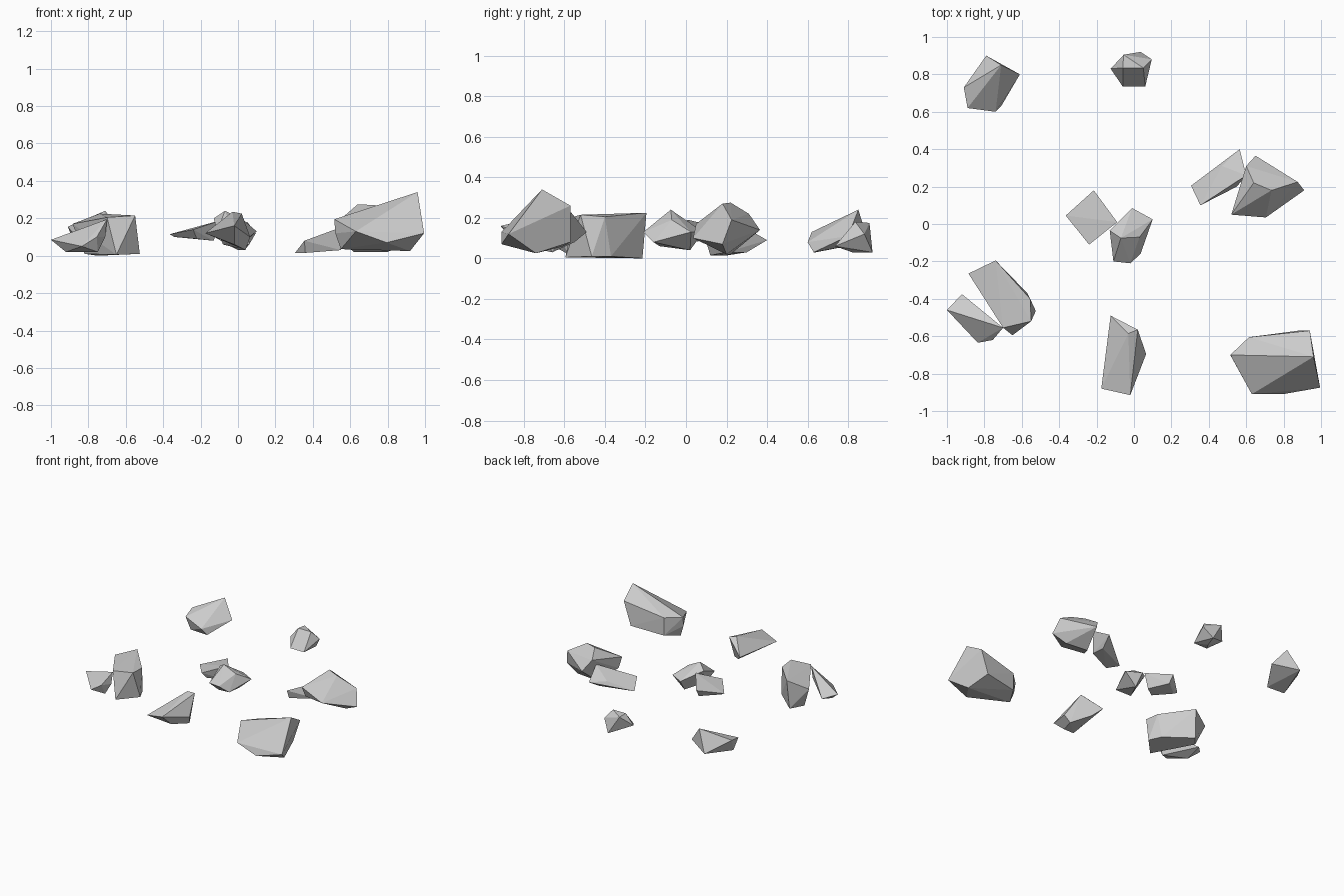
import bpy, bmesh


def rock(name, *pts):
    """Faceted stone: convex hull around a few corner points."""
    bm = bmesh.new()
    for p in pts:
        bm.verts.new(p)
    hull = bmesh.ops.convex_hull(bm, input=bm.verts)
    loose = {g for g in hull["geom_interior"] + hull["geom_unused"]
             if isinstance(g, bmesh.types.BMVert)}
    bmesh.ops.delete(bm, geom=list(loose), context='VERTS')
    bmesh.ops.dissolve_limit(bm, angle_limit=0.03, verts=bm.verts, edges=bm.edges)
    bmesh.ops.recalc_face_normals(bm, faces=bm.faces)
    mesh = bpy.data.meshes.new(name)
    bm.to_mesh(mesh)
    bm.free()
    bpy.context.collection.objects.link(bpy.data.objects.new(name, mesh))


# back row
rock("back_left_rock",
     (-.79, .90, .08), (-.71, .85, .24), (-.61, .80, .11), (-.74, .60, .08),
     (-.89, .62, .13), (-.91, .73, .155), (-.86, .64, .03), (-.71, .63, .03))
rock("back_small_rock",
     (-.125, .83, .10), (-.055, .905, .175), (.035, .92, .03), (.095, .88, .12),
     (.06, .735, .06), (-.06, .735, .06), (-.06, .835, .18), (.05, .835, .18),
     (0, .82, .03))

# right pair
rock("right_rock",
     (.65, .365, .14), (.64, .22, .275), (.735, .18, .27), (.875, .225, .19),
     (.91, .18, .07), (.705, .035, .10), (.52, .05, .17), (.53, .08, .09),
     (.80, .20, .02), (.62, .22, .02), (.60, .31, .22))
rock("right_side_stone",
     (.305, .205, .015), (.355, .10, .08), (.36, .12, .015), (.565, .40, .09),
     (.60, .26, .17), (.47, .31, .09), (.55, .20, .03), (.54, .30, .03))

# centre pair
rock("centre_rock",
     (-.13, -.035, .20), (-.01, .085, .13), (.10, .025, .13), (.035, -.16, .08),
     (-.02, -.21, .13), (-.11, -.20, .13), (-.07, -.075, .24), (.03, -.07, .19),
     (0, .02, .04), (-.08, -.13, .06))
rock("centre_flat_stone",
     (-.365, .045, .115), (-.215, .18, .15), (-.09, .01, .19), (-.24, -.11, .14),
     (-.34, .04, .10), (-.21, .14, .09), (-.13, 0, .08), (-.22, -.07, .09))

# left pair
rock("left_rock",
     (-.885, -.265, .17), (-.74, -.195, .225), (-.555, -.40, .205),
     (-.55, -.52, .215), (-.70, -.555, .205), (-.525, -.465, .01),
     (-.65, -.595, .005), (-.75, -.215, 0), (-.82, -.30, .01), (-.57, -.37, .01))
rock("left_side_stone",
     (-1, -.46, .085), (-.92, -.375, .06), (-.70, -.555, .195), (-.755, -.62, .10),
     (-.835, -.635, .05), (-.92, -.50, .02), (-.75, -.58, .02), (-.71, -.56, .10))

# front rocks
rock("front_middle_rock",
     (-.125, -.49, .13), (.02, -.565, .225), (.065, -.695, .10), (-.02, -.915, .16),
     (-.175, -.88, .12), (-.03, -.585, .235), (.04, -.66, .03), (-.02, -.80, .06),
     (-.07, -.55, .08))
rock("front_right_rock",
     (.515, -.70, .195), (.52, -.71, .12), (.615, -.605, .20), (.615, -.605, .06),
     (.94, -.57, .26), (.88, -.57, .08), (.96, -.71, .34), (.995, -.875, .12),
     (.795, -.91, .07), (.63, -.91, .13), (.92, -.74, .025), (.55, -.72, .035))
